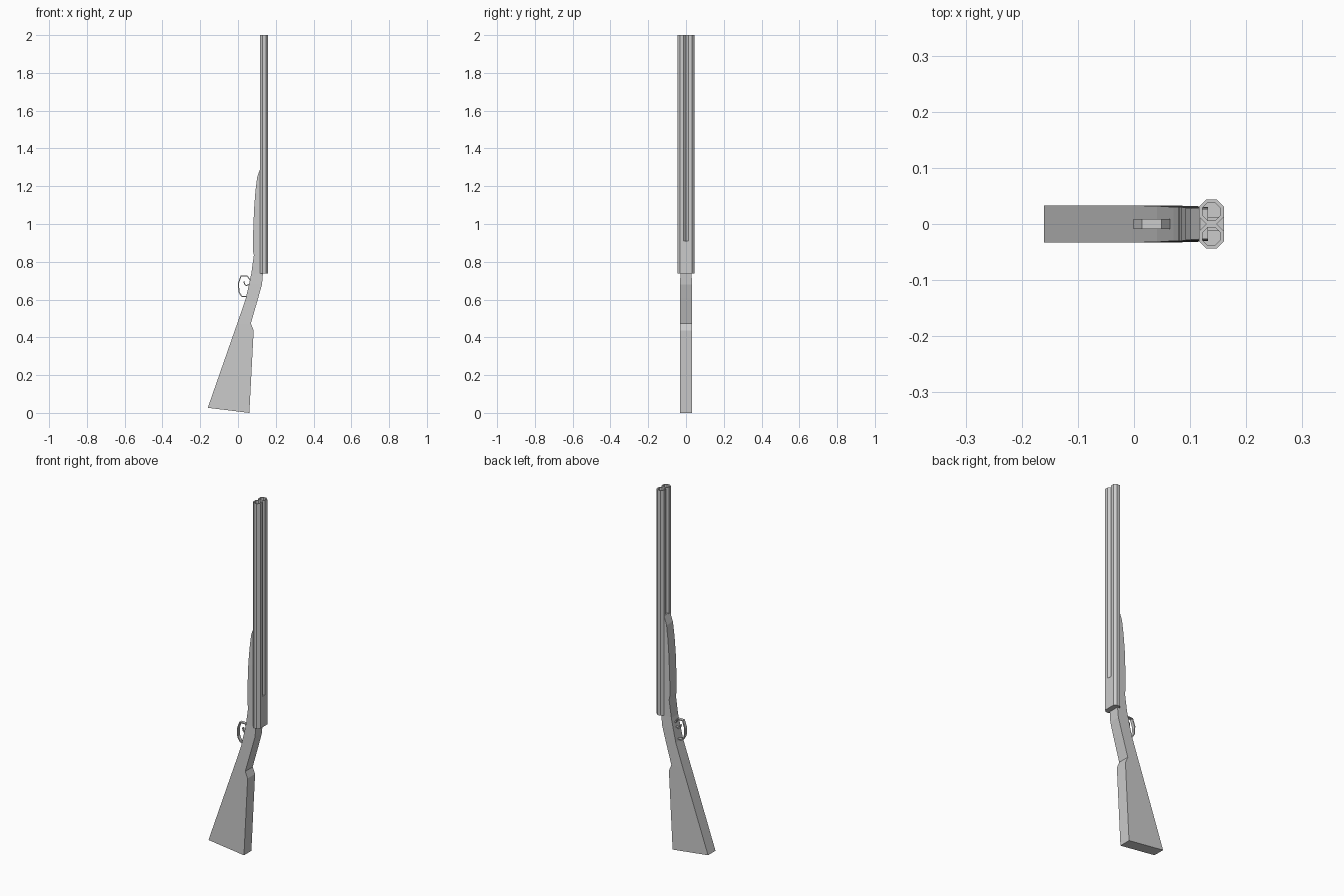
import bpy, bmesh, math
from mathutils import Vector

if "Cube" in bpy.data.objects:
    bpy.data.objects.remove(bpy.data.objects["Cube"])


def finish(bm, name):
    bmesh.ops.recalc_face_normals(bm, faces=bm.faces)
    mesh = bpy.data.meshes.new(name)
    bm.to_mesh(mesh)
    bm.free()
    obj = bpy.data.objects.new(name, mesh)
    bpy.context.collection.objects.link(obj)
    return obj


def loft(name, rings):
    """Skin a list of closed rings and cap both ends."""
    bm = bmesh.new()
    loops = [[bm.verts.new(p) for p in ring] for ring in rings]
    n = len(loops[0])
    for a, b in zip(loops, loops[1:]):
        for i in range(n):
            j = (i + 1) % n
            bm.faces.new((a[i], a[j], b[j], b[i]))
    bm.faces.new(loops[0])
    bm.faces.new(loops[-1])
    return finish(bm, name)


def section(xl, zl, xr, zr, h):
    return [(xl, -h, zl), (xr, -h, zr), (xr, h, zr), (xl, h, zl)]


def ribbon(name, path, half_thick, half_width):
    """Flat strip following a path in the xz plane."""
    pts = [Vector(p) for p in path]
    rings = []
    for i, p in enumerate(pts):
        t = pts[min(i + 1, len(pts) - 1)] - pts[max(i - 1, 0)]
        n = Vector((-t.y, t.x)).normalized() * half_thick
        a, b = p + n, p - n
        rings.append(section(a.x, a.y, b.x, b.y, half_width))
    return loft(name, rings)


def octagon(y, z, apothem):
    r = apothem / math.cos(math.pi / 8)
    angles = [math.pi / 8 + k * math.pi / 4 for k in range(8)]
    return [(BX + r * math.cos(a), y + r * math.sin(a), z) for a in angles]


BX, BZ, TOP, AP = 0.138, 0.737, 2.0, 0.022

# Butt and wrist: left and right edge of the profile plus half width
loft("stock", [section(*s) for s in [
    (-0.16, 0.027, 0.06, 0.0, 0.033),
    (-0.017, 0.437, 0.083, 0.437, 0.033),
    (-0.004, 0.473, 0.068, 0.473, 0.033),
    (0.041, 0.605, 0.106, 0.605, 0.032),
    (0.058, 0.68, 0.127, 0.68, 0.031),
    (0.07, 0.735, 0.132, 0.74, 0.030),
    (0.084, 0.835, 0.132, 0.835, 0.030)]])

# Fore-end under the barrels
loft("fore_end", [section(x, z, 0.132, z, h) for x, z, h in [
    (0.084, 0.835, 0.030), (0.079, 0.855, 0.030), (0.080, 0.95, 0.030),
    (0.085, 1.08, 0.030), (0.092, 1.17, 0.029), (0.101, 1.246, 0.028),
    (0.118, 1.295, 0.027)]])

# Two hollow octagonal barrels
for side, name in ((-1, "barrel_right"), (1, "barrel_left")):
    y = side * AP
    loft(name, [octagon(y, BZ, AP), octagon(y, TOP, AP),
                octagon(y, TOP, 0.016), octagon(y, BZ + 0.02, 0.016)])

# Breech block filling the groove between the barrels
loft("breech_block", [section(BX - AP, z, BX + AP, z, 0.0129)
                      for z in (BZ,  0.91)])

# Trigger guard and trigger
ribbon("trigger_guard", [(0.072, 0.69), (0.063, 0.705), (0.048, 0.725),
                         (0.016, 0.725), (0.002, 0.685), (0.005, 0.64),
                         (0.020, 0.616), (0.052, 0.616)], 0.003, 0.009)
ribbon("trigger", [(0.032, 0.697), (0.034, 0.682), (0.043, 0.674),
                   (0.066, 0.682)], 0.003, 0.005)
